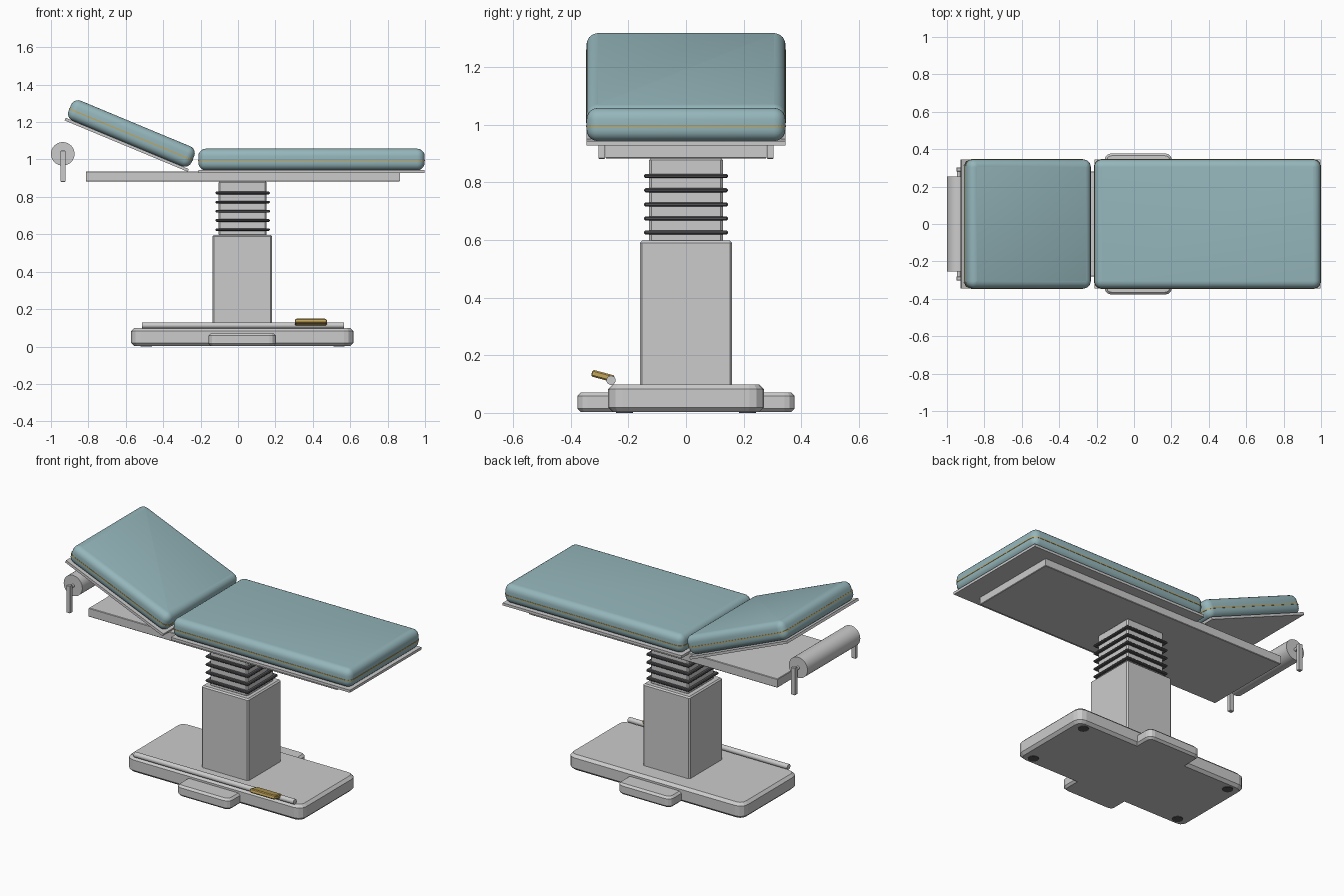
import bpy, bmesh, math
from mathutils import Vector, Matrix

if "Cube" in bpy.data.objects:
    bpy.data.objects.remove(bpy.data.objects["Cube"])


def material(name, rgb):
    m = bpy.data.materials.new(name)
    m.diffuse_color = (*rgb, 1)
    m.use_nodes = True
    m.node_tree.nodes["Principled BSDF"].inputs["Base Color"].default_value = m.diffuse_color
    return m


TEAL = material("teal_vinyl", (0.30, 0.47, 0.50))
GOLD = material("gold_trim", (0.55, 0.38, 0.10))
DARK = material("dark_rubber", (0.09, 0.09, 0.10))


def finish(name, bm, matrix, mat=None, angle=None):
    me = bpy.data.meshes.new(name)
    bm.to_mesh(me)
    bm.free()
    ob = bpy.data.objects.new(name, me)
    bpy.context.collection.objects.link(ob)
    ob.matrix_world = matrix
    if mat:
        me.materials.append(mat)
    if angle:
        bpy.ops.object.select_all(action='DESELECT')
        ob.select_set(True)
        bpy.context.view_layer.objects.active = ob
        bpy.ops.object.shade_smooth_by_angle(angle=math.radians(angle))
    return ob


def box(name, lo, hi, corner=0, corner_seg=3, edge=0, edge_seg=1, mat=None,
        matrix=None, angle=None):
    """Box between two corners; vertical edges and top/bottom rims bevelled separately."""
    lo, hi = Vector(lo), Vector(hi)
    bm = bmesh.new()
    bmesh.ops.create_cube(bm, size=1)
    bmesh.ops.scale(bm, vec=hi - lo, verts=bm.verts)
    bmesh.ops.translate(bm, vec=(lo + hi) / 2, verts=bm.verts)

    def level(e):
        return abs(e.verts[0].co.z - e.verts[1].co.z) < 1e-5
    for amount, seg, flat in ((corner, corner_seg, False), (edge, edge_seg, True)):
        if amount:
            bmesh.ops.bevel(bm, geom=[e for e in bm.edges if level(e) == flat],
                            offset=amount, segments=seg, profile=0.5,
                            affect='EDGES', clamp_overlap=True)
    return finish(name, bm, matrix or Matrix(), mat, angle)


def cylinder(name, center, radius, depth, axis='Z', sides=24, mat=None):
    bm = bmesh.new()
    bmesh.ops.create_cone(bm, cap_ends=True, segments=sides, radius1=radius,
                          radius2=radius, depth=depth)
    rot = {'X': Matrix.Rotation(math.pi / 2, 4, 'Y'),
           'Y': Matrix.Rotation(math.pi / 2, 4, 'X'), 'Z': Matrix()}[axis]
    return finish(name, bm, Matrix.Translation(center) @ rot, mat, 40)


def cushion(prefix, length, center, tilt):
    """Padded section with piping and a backing plate, tilted about y."""
    m = Matrix.Translation(center) @ Matrix.Rotation(tilt, 4, 'Y')
    h, w = length / 2, 0.345
    box(prefix + "_cushion", (-h, -w, -0.0575), (h, w, 0.0575), corner=0.04,
        corner_seg=5, edge=0.048, edge_seg=5, mat=TEAL, matrix=m, angle=60)
    p = 0.002
    box(prefix + "_piping", (-h - p, -w - p, -0.009), (h + p, w + p, -0.003),
        corner=0.041, corner_seg=5, mat=GOLD, matrix=m)
    box(prefix + "_plate", (-h, -w, -0.073), (h, w, -0.0575), matrix=m)


# Base with side outriggers and floor pads
box("base", (-0.572, -0.27, 0.003), (0.617, 0.27, 0.098), corner=0.05, edge=0.016)
for s, side in ((-1, "front"), (1, "back")):
    y0, y1 = sorted((s * 0.2, s * 0.377))
    box("outrigger_" + side, (-0.157, y0, 0.003), (0.203, y1, 0.07),
        corner=0.035, edge=0.012)
    for x, end in ((-0.49, "left"), (0.54, "right")):
        cylinder(f"foot_{side}_{end}", (x, s * 0.213, 0.006), 0.03, 0.012, mat=DARK)

# Telescoping column with bellows rings
box("lower_column", (-0.136, -0.16, 0.09), (0.181, 0.16, 0.597), corner=0.008,
    corner_seg=1, edge=0.008)
box("upper_column", (-0.103, -0.128, 0.59), (0.153, 0.128, 0.885), corner=0.008,
    corner_seg=1, edge=0.008)
for i in range(5):
    z = 0.625 + i * 0.049
    box(f"bellows_ring_{i + 1}", (-0.12, -0.145, z - 0.007), (0.17, 0.145, z + 0.007),
        corner=0.004, corner_seg=1, edge=0.004, mat=DARK)

# Table frame and the two padded sections
box("frame", (-0.814, -0.28, 0.882), (0.866, 0.28, 0.936), edge=0.003)
cushion("seat", 1.21, (0.393, 0, 1.0), 0)
cushion("backrest", 0.713, (-0.57, 0, 1.139), math.radians(22.6))

# Paper roll on its brackets
cylinder("paper_roll", (-0.937, 0, 1.03), 0.063, 0.51, 'Y', 32)
cylinder("roll_axle", (-0.937, 0, 1.03), 0.01, 0.59, 'Y', 12)
for s, side in ((-1, "front"), (1, "back")):
    y = s * 0.292
    box("roll_bracket_" + side, (-0.949, y - 0.011, 0.88), (-0.923, y + 0.011, 1.048),
        edge=0.003)

# Foot rail and pedal
cylinder("foot_rail", (0.027, -0.26, 0.113), 0.016, 1.08, 'X', 16)
box("pedal", (-0.085, -0.04, -0.012), (0.085, 0.04, 0.012), corner=0.01, corner_seg=2,
    edge=0.005, mat=GOLD,
    matrix=Matrix.Translation((0.39, -0.288, 0.128)) @ Matrix.Rotation(math.radians(-15), 4, 'X'))
